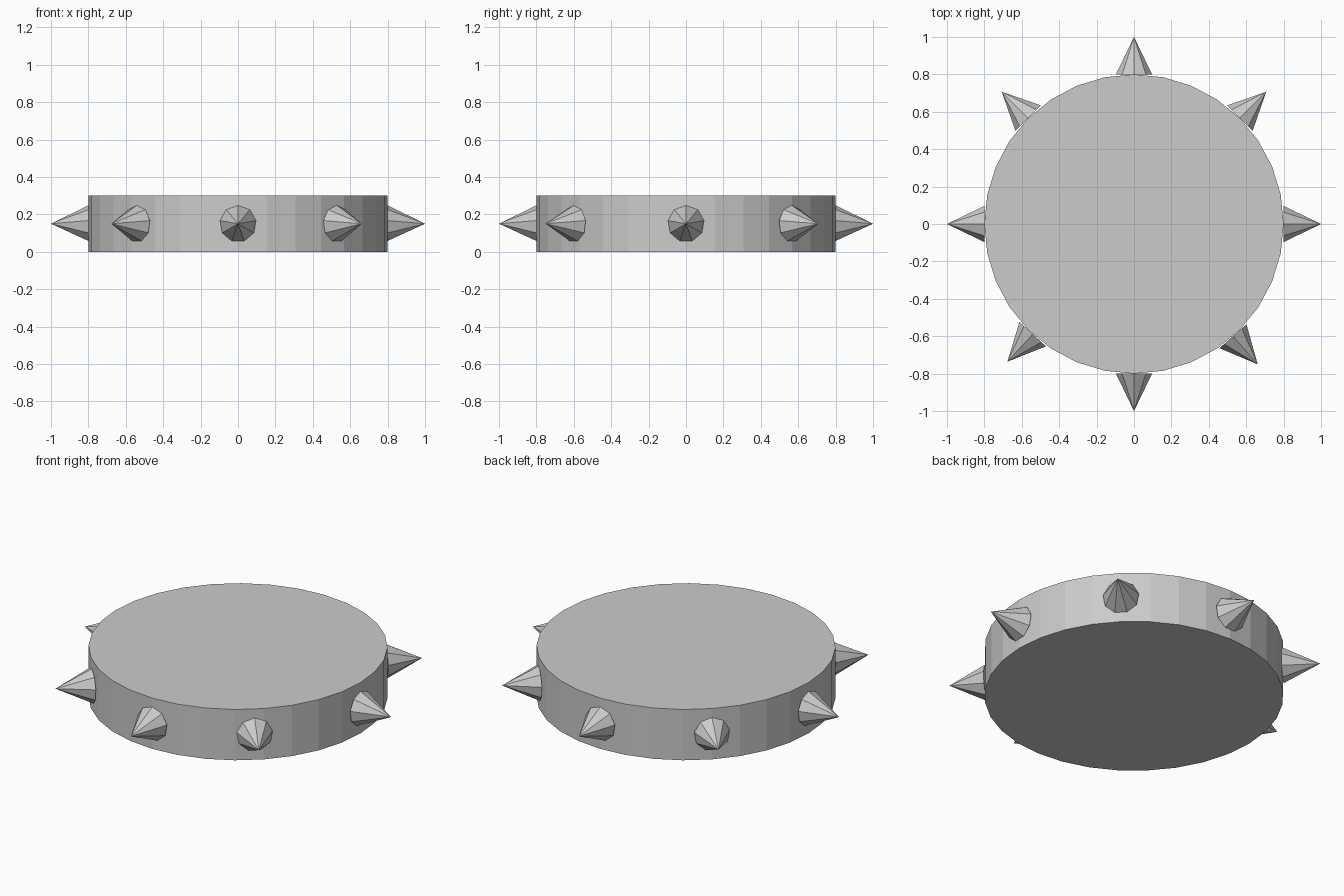
import bpy, math
from mathutils import Matrix, Vector

if "Cube" in bpy.data.objects:
    bpy.data.objects.remove(bpy.data.objects["Cube"])

# Flat round body
bpy.ops.mesh.primitive_cylinder_add(vertices=32, radius=0.8, depth=0.3, location=(0, 0, 0.15))
bpy.context.object.name = "disc_body"

# Low-poly spikes around the rim; the two front diagonals sit slightly off 45 degrees
SIDES, RADIUS, LENGTH = 9, 0.098, 0.2
ring = [(RADIUS * math.sin(2 * math.pi * i / SIDES),
         RADIUS * math.cos(2 * math.pi * i / SIDES)) for i in range(SIDES)]


def spike(index, angle):
    verts = [(0.8, y, z) for y, z in ring] + [(0.8 + LENGTH, 0, 0)]
    faces = [(i, SIDES, (i + 1) % SIDES) for i in range(SIDES)] + [tuple(range(SIDES))]
    mesh = bpy.data.meshes.new("rim_spike")
    mesh.from_pydata(verts, [], faces)
    mesh.transform(Matrix.Translation(Vector((0, 0, 0.15))) @
                   Matrix.Rotation(math.radians(angle), 4, 'Z'))
    obj = bpy.data.objects.new(f"rim_spike_{index}", mesh)
    bpy.context.collection.objects.link(obj)


for k, a in enumerate((0, 45, 90, 135, 180, 227.4, 270, 311.4)):
    spike(k, a)
